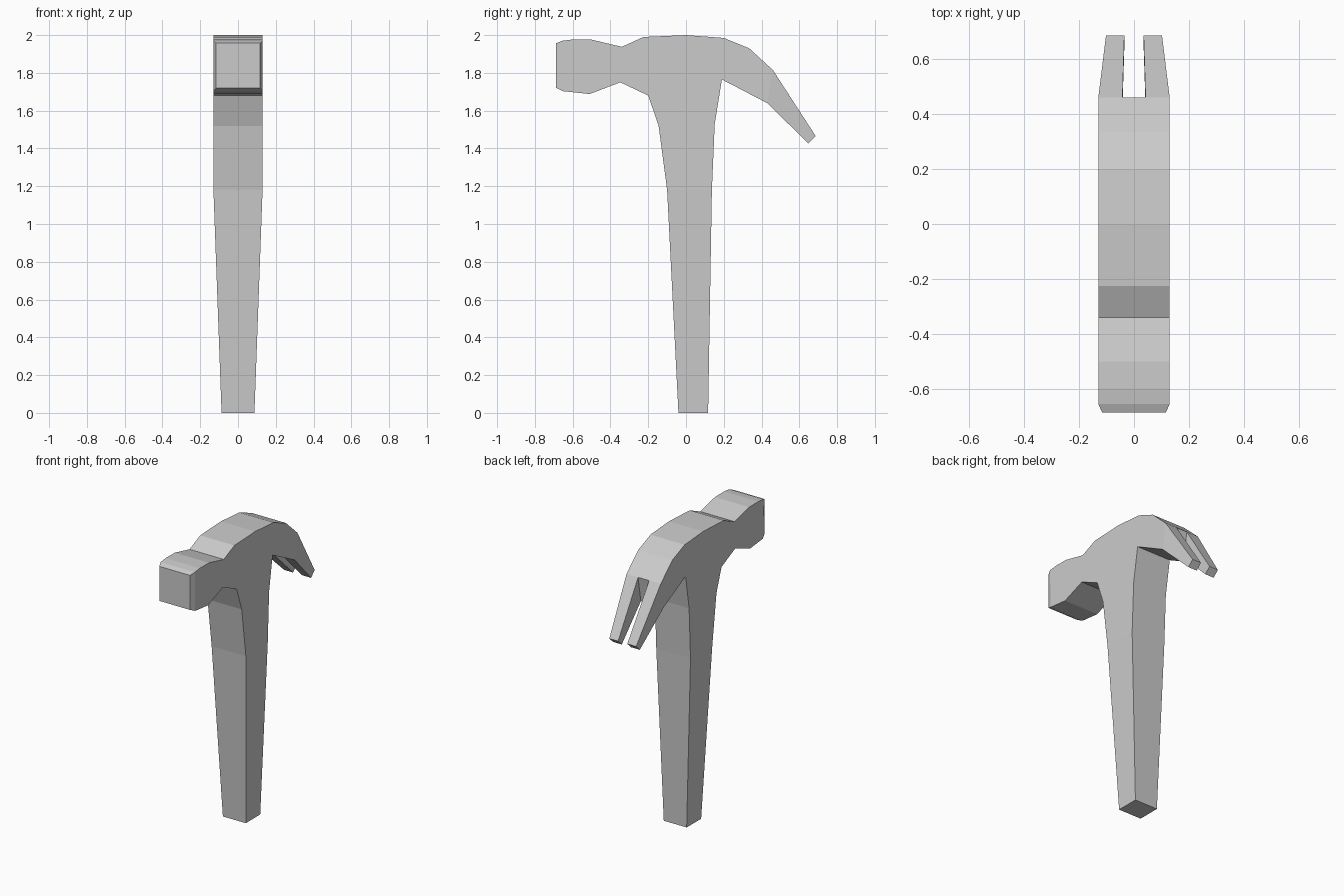
import bpy, bmesh

if "Cube" in bpy.data.objects:
    bpy.data.objects.remove(bpy.data.objects["Cube"])

W = 0.13       # half thickness of the hammer
SLOT = 0.042   # half width of the claw slot

# Side profile runs as (y, z) points, split by the open ends: face, claw, handle
top = [(-0.655, 1.97), (-0.60, 1.977), (-0.50, 1.976), (-0.34, 1.938), (-0.225, 1.99),
       (0.0, 2.0), (0.20, 1.985), (0.335, 1.93), (0.46, 1.815)]
under_claw = [(0.43, 1.64), (0.19, 1.765), (0.152, 1.53), (0.137, 1.18)]
under_face = [(-0.10, 1.18), (-0.145, 1.52), (-0.20, 1.68), (-0.348, 1.75),
              (-0.51, 1.688), (-0.65, 1.703)]

bm = bmesh.new()


def face(points):
    bm.faces.new([bm.verts.new(p) for p in points])


def at(p, x):
    return (x, p[0], p[1])


def loft(a, b):
    """Four quads between two rings of four points."""
    for i in range(4):
        j = (i + 1) % 4
        face([a[i], a[j], b[j], b[i]])


def ring(p, q, x0, x1):
    return [at(p, x0), at(p, x1), at(q, x1), at(q, x0)]


# Flat cheeks of head and upper handle
for s in (1, -1):
    face([at(p, s * W) for p in top + under_claw + under_face])

# Rim strips around the head
for run in (top, under_claw, under_face):
    for p, q in zip(run, run[1:]):
        face(ring(p, q, -W, W))

# Tapered handle with end cap
foot = ring((0.117, 0), (-0.04, 0), -0.087, 0.087)
loft(ring(under_claw[-1], under_face[0], -W, W), foot)
face(foot)

# Bevelled striking face
strike = ring((-0.687, 1.957), (-0.687, 1.72), -0.116, 0.116)
loft(ring(top[0], under_face[-1], -W, W), strike)
face(strike)

# Two claw prongs and the wall at the end of the slot
for s in (1, -1):
    tip = ring((0.687, 1.465), (0.647, 1.427), s * 0.035, s * 0.102)
    loft(ring(top[-1], under_claw[0], s * SLOT, s * W), tip)
    face(tip)
face(ring(top[-1], under_claw[0], -SLOT, SLOT))

bmesh.ops.remove_doubles(bm, verts=bm.verts[:], dist=0.0005)
# Let the strips next to the claw share the slot corners
for p in (top[-1], under_claw[0]):
    row = [v for v in bm.verts if abs(v.co.y - p[0]) < 1e-4 and abs(v.co.z - p[1]) < 1e-4]
    row.sort(key=lambda v: v.co.x)
    for f in list(bm.faces):
        if row[0] in f.verts and row[-1] in f.verts and row[1] not in f.verts:
            rest = [v for v in f.verts if v not in row]
            rest.sort(key=lambda v: -v.co.x)
            bm.faces.remove(f)
            bm.faces.new(row + rest)
loose = [e for e in bm.edges if not e.link_faces]
bmesh.ops.delete(bm, geom=loose, context='EDGES')
bmesh.ops.recalc_face_normals(bm, faces=bm.faces[:])

mesh = bpy.data.meshes.new("claw_hammer")
bm.to_mesh(mesh)
bm.free()
bpy.context.collection.objects.link(bpy.data.objects.new("claw_hammer", mesh))
